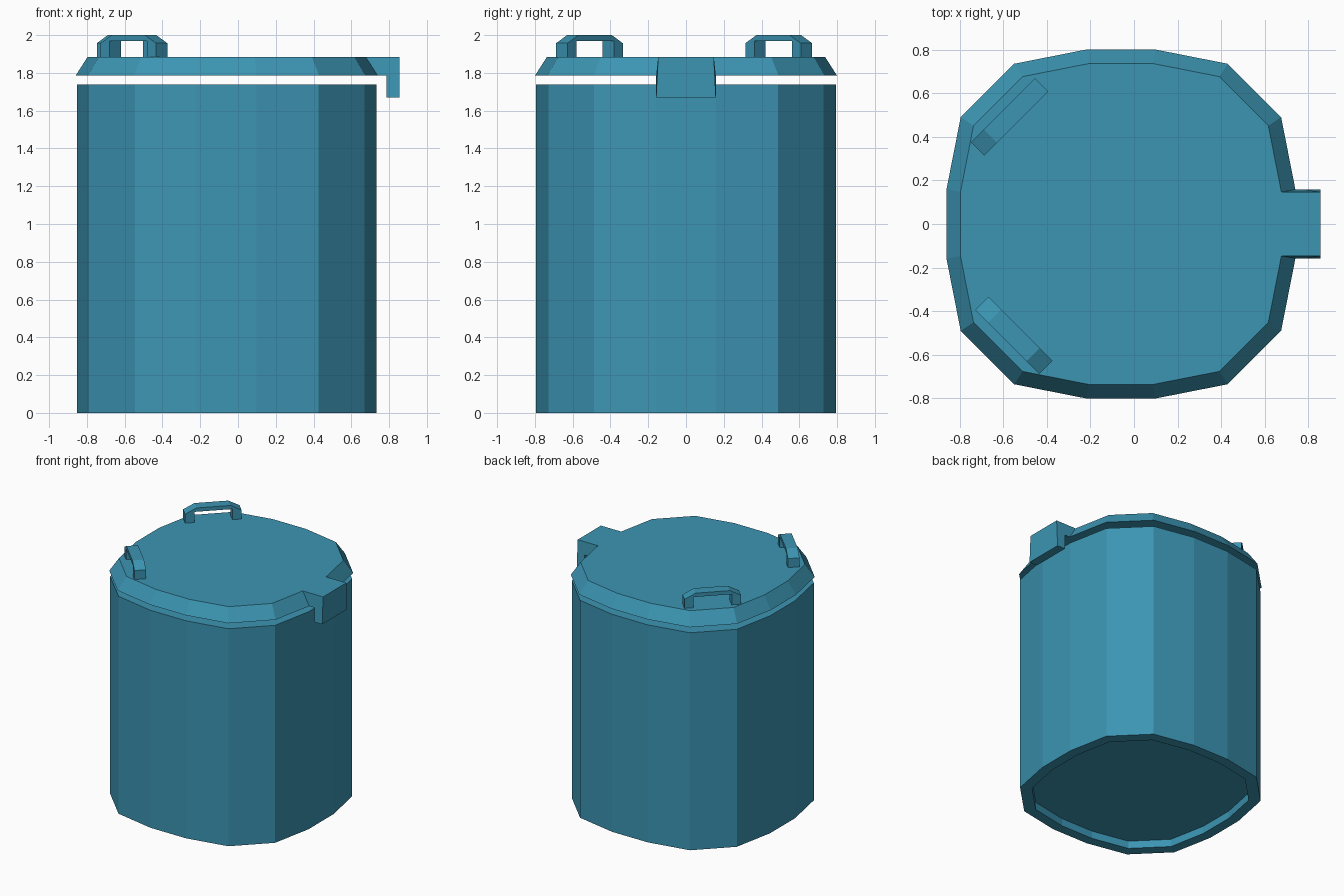
import bpy, bmesh
from math import cos, sin, pi, radians
from mathutils import Matrix

if "Cube" in bpy.data.objects:
    bpy.data.objects.remove(bpy.data.objects["Cube"])

CX = -0.06  # axis of the drum

mat = bpy.data.materials.new("teal_paint")
mat.diffuse_color = (0.045, 0.30, 0.45, 1)
mat.use_nodes = True
mat.node_tree.nodes["Principled BSDF"].inputs["Base Color"].default_value = mat.diffuse_color


def finish(name, bm):
    bmesh.ops.recalc_face_normals(bm, faces=bm.faces)
    mesh = bpy.data.meshes.new(name)
    bm.to_mesh(mesh)
    bm.free()
    mesh.materials.append(mat)
    obj = bpy.data.objects.new(name, mesh)
    bpy.context.collection.objects.link(obj)
    return obj


def ring(bm, scale, z):
    """16-sided rounded-square outline around the drum axis."""
    pts = []
    for i in range(16):
        a = radians(11.25)
        # flat-side corners (0.80, 0.16), diagonal corners (0.735, 0.49)
        x, y = [(0.80, -0.16), (0.80, 0.16), (0.735, 0.49), (0.49, 0.735)][i % 4]
        q = (i // 4) * pi / 2
        pts.append(bm.verts.new((CX + scale * (x * cos(q) - y * sin(q)),
                                 scale * (x * sin(q) + y * cos(q)), z)))
    return pts


def loft(name, levels):
    bm = bmesh.new()
    rings = [ring(bm, s, z) for s, z in levels]
    for a, b in zip(rings, rings[1:]):
        for i in range(16):
            j = (i + 1) % 16
            bm.faces.new((a[i], a[j], b[j], b[i]))
    bm.faces.new(rings[0])
    bm.faces.new(rings[-1])
    return finish(name, bm)


def prism(name, profile, half_width):
    """Profile in x/z, extended along y; half_width is a function of z."""
    bm = bmesh.new()
    sides = [[bm.verts.new((x, s * half_width(z), z)) for x, z in profile]
             for s in (-1, 1)]
    n = len(profile)
    for i in range(n):
        j = (i + 1) % n
        bm.faces.new((sides[0][i], sides[0][j], sides[1][j], sides[1][i]))
    for s in sides:
        bm.faces.new(s)
    return finish(name, bm)


# drum body with recessed base
loft("body", [(0.893, 0.06), (0.893, 0), (0.992, 0), (0.992, 1.738)])

# bevelled lid floating just above the body
loft("lid", [(1.0, 1.785), (0.92, 1.885)])

# latch tab hooking down over the edge
prism("latch_tab",
      [(0.676, 1.885), (0.855, 1.885), (0.855, 1.67), (0.785, 1.67),
       (0.785, 1.785), (0.74, 1.785)],
      lambda z: 0.147 if z > 1.8 else 0.158)

# two bracket handles, a quarter turn apart
half = [(0.125, 2.0), (0.2075, 1.957), (0.2075, 1.885), (0.14, 1.885), (0.14, 1.97)]
bracket = half + [(-x, z) for x, z in reversed(half)]
for name, angle in (("handle_back", 0), ("handle_front", 90)):
    h = prism(name, bracket, lambda z: 0.0425)
    h.data.transform(Matrix.Translation((CX, 0, 0))
                     @ Matrix.Rotation(radians(angle), 4, 'Z')
                     @ Matrix.Translation((-0.511, 0.491, 0))
                     @ Matrix.Rotation(radians(45), 4, 'Z'))
